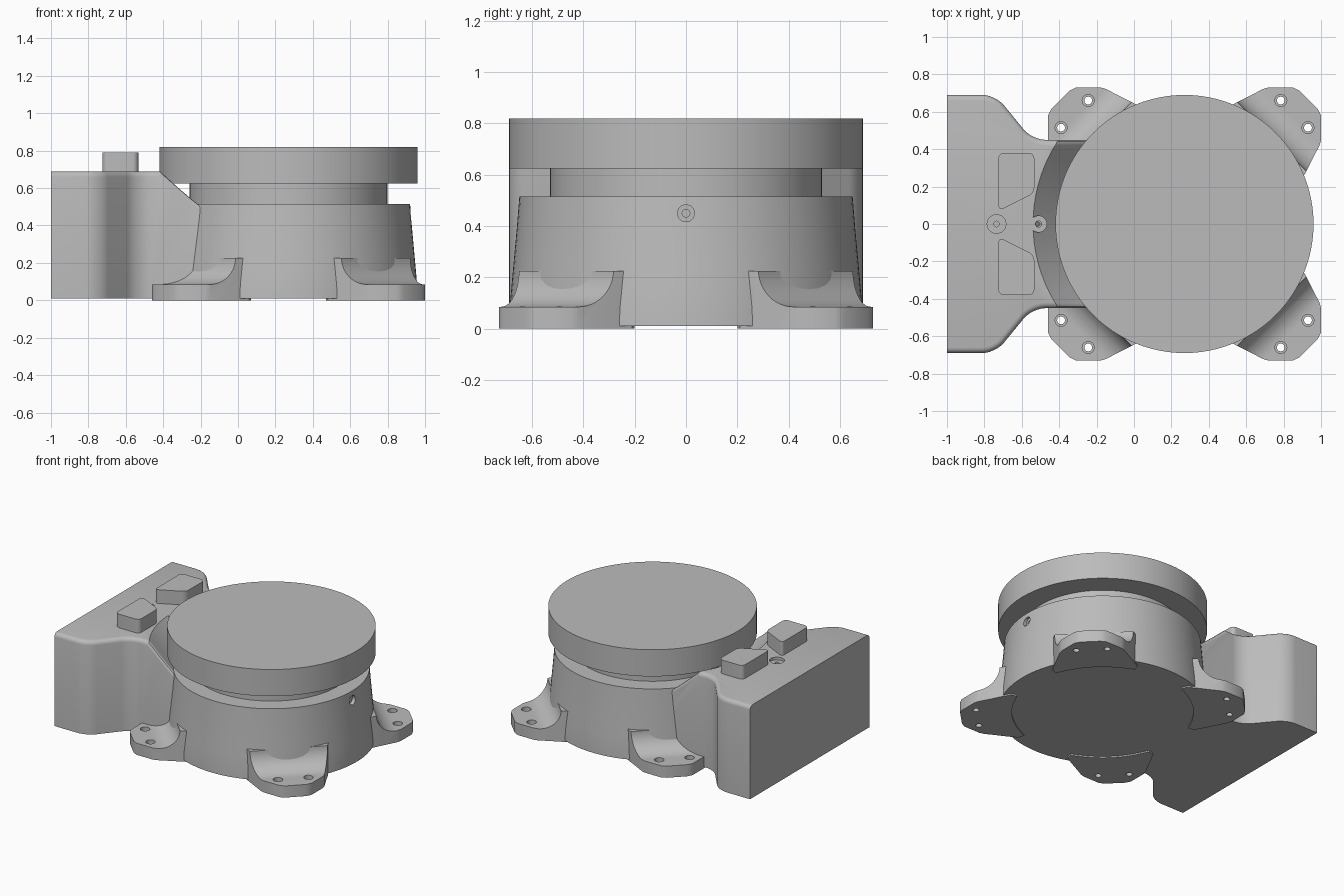
import bpy, bmesh, math
from mathutils import Matrix, Vector

if "Cube" in bpy.data.objects:
    bpy.data.objects.remove(bpy.data.objects["Cube"], do_unlink=True)

grey = bpy.data.materials.new("plain grey")
grey.use_nodes = True
grey.diffuse_color = (0.5, 0.5, 0.5, 1)
grey.node_tree.nodes["Principled BSDF"].inputs["Base Color"].default_value = (0.5, 0.5, 0.5, 1)

CX = 0.27    # axis of the round body
BASE = 0.01  # underside of the body and block


def finish(bm, name):
    bmesh.ops.recalc_face_normals(bm, faces=bm.faces)
    mesh = bpy.data.meshes.new(name)
    bm.to_mesh(mesh)
    bm.free()
    mesh.materials.append(grey)
    ob = bpy.data.objects.new(name, mesh)
    bpy.context.collection.objects.link(ob)
    return ob


def prism(name, pts, z0, z1, radius=0, rounded=lambda co: True, matrix=Matrix()):
    """Extrude an outline upwards, rounding the chosen upright edges."""
    bm = bmesh.new()
    face = bm.faces.new([bm.verts.new((x, y, z0)) for x, y in pts])
    top = bmesh.ops.extrude_face_region(bm, geom=[face])["geom"]
    bmesh.ops.translate(bm, vec=(0, 0, z1 - z0),
                        verts=[v for v in top if isinstance(v, bmesh.types.BMVert)])
    if radius:
        upright = [e for e in bm.edges
                   if abs(e.verts[0].co.z - e.verts[1].co.z) > 1e-4 and rounded(e.verts[0].co)]
        bmesh.ops.bevel(bm, geom=upright, offset=radius, segments=6, profile=0.5, affect='EDGES')
    bm.transform(matrix)
    return finish(bm, name)


def lathe(name, profile, steps=96, matrix=Matrix.Translation((CX, 0, 0))):
    """Spin a radius/height profile about the upright axis."""
    bm = bmesh.new()
    rings = [[bm.verts.new((r * math.cos(a), r * math.sin(a), z))
              for a in (math.tau * i / steps for i in range(steps))] for r, z in profile]
    for low, high in zip(rings, rings[1:]):
        for i in range(steps):
            j = (i + 1) % steps
            bm.faces.new((low[i], low[j], high[j], high[i]))
    bm.faces.new(rings[0])
    bm.faces.new(rings[-1])
    bm.transform(matrix)
    return finish(bm, name)


def cut(ob, cutter):
    cutter.hide_render = True
    mod = ob.modifiers.new("cut", 'BOOLEAN')
    mod.object, mod.operation, mod.solver = cutter, 'DIFFERENCE', 'EXACT'
    bpy.context.view_layer.objects.active = ob
    bpy.ops.object.modifier_apply(modifier=mod.name)
    bpy.data.objects.remove(cutter, do_unlink=True)


def stepped_hole(ob, matrix, wide, narrow, shallow, deep):
    """Counterbored hole going down local -z from a surface at local z = 0."""
    cut(ob, lathe("hole_cutter", [(narrow, -deep), (narrow, -shallow), (wide, -shallow),
                                  (wide, 0.05)], 32, matrix))


def smooth(ob, angle=30):
    bpy.ops.object.select_all(action='DESELECT')
    ob.select_set(True)
    bpy.context.view_layer.objects.active = ob
    bpy.ops.object.shade_smooth_by_angle(angle=math.radians(angle))


# Round body with its neck and top disc
body = lathe("round_body", [(0.69, BASE), (0.688, 0.08), (0.681, 0.16), (0.672, 0.26),
                            (0.66, 0.39), (0.65, 0.515)])
side = Matrix.Translation((CX + 0.656, 0, 0.45)) @ Matrix.Rotation(math.pi / 2, 4, 'Y')
stepped_hole(body, side, 0.033, 0.015, 0.025, 0.08)
smooth(body)
smooth(lathe("neck", [(0.53, 0.5), (0.53, 0.64)]))
smooth(lathe("top_disc", [(0.69, 0.625), (0.69, 0.82)]))

# Side block, scooped by a cone around the disc
half = [(-1, 0.69), (-0.741, 0.69), (-0.544, 0.45), (0.1, 0.45)]
outline = half + [(x, -y) for x, y in reversed(half)]
block = prism("side_block", outline, BASE, 0.69, 0.07, lambda co: -0.9 < co.x < 0)
cut(block, lathe("scoop_cutter", [(0.645, 0.51), (0.81, 0.69), (0.865, 0.75)]))

# Round the block's upper rim, leaving the flat end sharp
bm = bmesh.new()
bm.from_mesh(block.data)
bm.normal_update()
rim = []
for e in bm.edges:
    if len(e.link_faces) == 2:
        normals = sorted((f.normal for f in e.link_faces), key=lambda n: n.z)
        if abs(normals[0].z) < 0.05 and normals[1].z > 0.3 and abs(normals[0].x) < 0.95:
            rim.append(e)
bmesh.ops.bevel(bm, geom=rim, offset=0.03, segments=4, profile=0.5, affect='EDGES',
                clamp_overlap=False)
bm.to_mesh(block.data)
bm.free()
stepped_hole(block, Matrix.Translation((-0.735, 0, 0.69)), 0.05, 0.015, 0.02, 0.06)
smooth(block)

# Small lug on the scoop's edge
lug = lathe("lug", [(0.045, 0.5), (0.045, 0.69)], 32, Matrix.Translation((-0.51, 0, 0)))
stepped_hole(lug, Matrix.Translation((-0.51, 0, 0.69)), 0.016, 0.008, 0.03, 0.06)
smooth(lug)

# Pair of raised pads on the block
for name, s in (("left_pad", 1), ("right_pad", -1)):
    pts = [(-0.725, 0.38), (-0.533, 0.38), (-0.533, 0.165), (-0.725, 0.07)]
    smooth(prism(name, [(x, s * y) for x, y in pts], 0.68, 0.79, 0.03))

# Mounting foot, symmetric about its diagonal
edge = [(0.2, 0.57), (0.21, 0.61), (0.27, 0.645), (0.34, 0.68), (0.42, 0.722), (0.45, 0.73),
        (0.58, 0.73), (0.615, 0.712)]
inner = [(0.6 * math.cos(a), 0.6 * math.sin(a))
         for a in (math.radians(25 + 5 * i) for i in range(9))]
foot = prism("foot_1", edge + [(y, x) for x, y in reversed(edge)] + inner, 0, 0.225)

# Concave sweep from the body down to the flat of the foot
R = 0.145
arc = [(0.805 - R * math.sin(a), 0.085 + R * (1 - math.cos(a)))
       for a in (math.pi / 2 * i / 12 for i in range(13))]
sweep = [(1.2, 0.085)] + arc + [(0.66, 0.4), (1.2, 0.4)]
upright = Matrix.Rotation(math.pi / 4, 4, 'Z') @ Matrix.Rotation(math.pi / 2, 4, 'X')
cut(foot, prism("sweep_cutter", sweep, -0.8, 0.8, matrix=upright))
for u, v in ((0.515, 0.66), (0.66, 0.515)):
    stepped_hole(foot, Matrix.Translation((u, v, 0.085)), 0.032, 0.021, 0.03, 0.2)
smooth(foot)

# Four feet around the body
foot.location.x = CX
for i in range(1, 4):
    other = foot.copy()
    other.name = f"foot_{i + 1}"
    other.rotation_euler.z = math.pi / 2 * i
    bpy.context.collection.objects.link(other)
